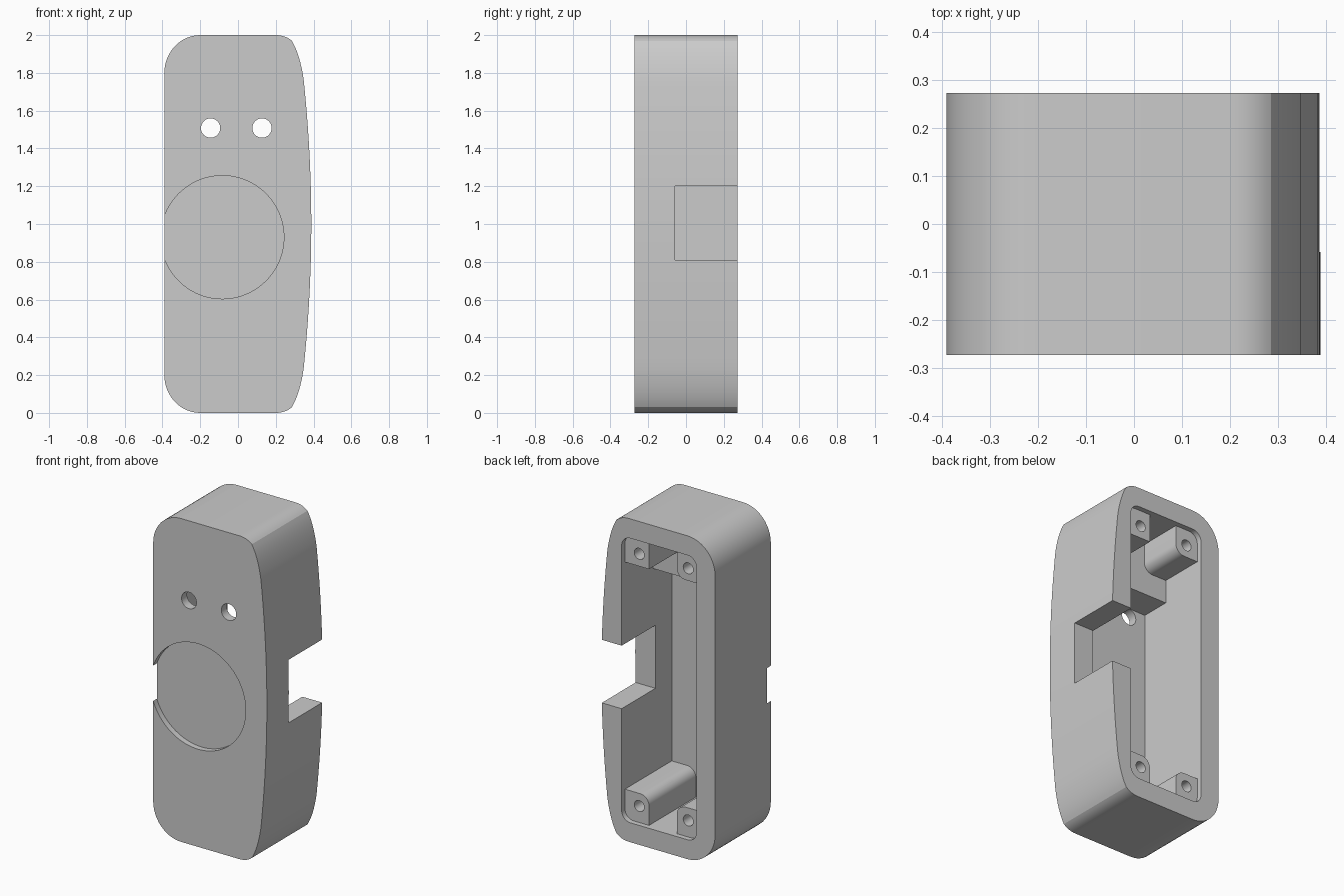
import bpy, bmesh, math
from mathutils import Vector

cube = bpy.data.objects.get("Cube")
if cube:
    bpy.data.objects.remove(cube, do_unlink=True)

grey = bpy.data.materials.new("plain grey")
grey.diffuse_color = (0.6, 0.6, 0.6, 1)
grey.use_nodes = True
grey.node_tree.nodes["Principled BSDF"].inputs["Base Color"].default_value = (0.6, 0.6, 0.6, 1)


def prism(name, outline, y0, y1):
    """Extrude an x-z outline from y0 to y1."""
    bm = bmesh.new()
    face = bm.faces.new([bm.verts.new((x, y0, z)) for x, z in outline])
    out = bmesh.ops.extrude_face_region(bm, geom=[face])
    moved = [v for v in out["geom"] if isinstance(v, bmesh.types.BMVert)]
    bmesh.ops.translate(bm, verts=moved, vec=(0, y1 - y0, 0))
    bmesh.ops.recalc_face_normals(bm, faces=bm.faces)
    mesh = bpy.data.meshes.new(name)
    bm.to_mesh(mesh)
    bm.free()
    mesh.materials.append(grey)
    obj = bpy.data.objects.new(name, mesh)
    bpy.context.collection.objects.link(obj)
    return obj


def rounded(corners, steps=10):
    """Outline from right-angled corners (x, z, radius)."""
    pts = []
    for i, (x, z, r) in enumerate(corners):
        p = Vector((x, z))
        if not r:
            pts.append(p)
            continue
        a = (Vector(corners[i - 1][:2]) - p).normalized() * r
        b = (Vector(corners[(i + 1) % len(corners)][:2]) - p).normalized() * r
        for k in range(steps + 1):
            t = math.pi / 2 * k / steps
            pts.append(p + a * (1 - math.sin(t)) + b * (1 - math.cos(t)))
    return pts


def bend(a, c, b, steps):
    """Quadratic curve from a to b, without its end point."""
    a, c, b = Vector(a), Vector(c), Vector(b)
    ts = [k / steps for k in range(steps)]
    return [a * (1 - t) ** 2 + c * 2 * t * (1 - t) + b * t * t for t in ts]


def disc(x, z, r, n=48):
    return [(x + r * math.cos(math.tau * k / n), z + r * math.sin(math.tau * k / n)) for k in range(n)]


# Outer body: rounded flat side, bulged opposite side, mirrored about mid height
FRONT, BACK = -0.272, 0.272
upper = bend((0.388, 1), (0.388, 1.38), (0.347, 1.77), 16)
upper += bend((0.347, 1.77), (0.327, 1.9), (0.285, 1.97), 8)
upper += bend((0.285, 1.97), (0.25, 2), (0.2, 2), 8)
for k in range(13):
    t = math.pi / 2 * k / 12
    upper.append(Vector((-0.2 - 0.19 * math.sin(t), 1.8 + 0.2 * math.cos(t))))
upper.insert(-13, Vector((0.2, 2)))
lower = [Vector((p.x, 2 - p.y)) for p in reversed(upper[1:])]
case = prism("case", upper + lower, FRONT, BACK)

# Cavity limits and corner post sizes
L, R, B, T = -0.262, 0.25, 0.12, 1.88
PL, PR, PB, PT = -0.105, 0.085, 0.3, 1.705
POST_END, BLOCK, BLOCK_Z, FLOOR = 0.24, -0.035, 1.56, -0.218
r = 0.06
post_bottom = [(L, PB, 0), (PL, PB, r), (PL, B, 0), (PR, B, 0), (PR, PB, r), (R, PB, 0)]
post_top = [(R, PT, 0), (PR, PT, 0), (PR, T, 0), (PL, T, 0), (PL, PT, r), (L, PT, 0)]

cutters = [
    # rim opening, space between the posts, space in front of the upper block
    prism("rim_cut", rounded([(L, B, r), (R, B, r), (R, T, r), (L, T, r)]), POST_END, 0.4),
    prism("post_space_cut", rounded(post_bottom + post_top), BLOCK, POST_END + 0.01),
    prism("deep_cut", rounded(post_bottom + [(R, BLOCK_Z, 0), (L, BLOCK_Z, 0)]), FLOOR, BLOCK + 0.01),
    # side notch and round front recess
    prism("notch_cut", [(0.2, 0.81), (0.5, 0.81), (0.5, 1.2), (0.2, 1.2)], -0.058, 0.4),
    prism("recess_cut", disc(-0.083, 0.93, 0.326, 96), -0.4, -0.236),
]
# Front eyelets
for x in (-0.145, 0.127):
    cutters.append(prism("eyelet_cut", disc(x, 1.508, 0.051), -0.4, -0.1))
# Screw holes in the posts
for x in (-0.183, 0.152):
    for z in (0.222, 1.782):
        cutters.append(prism("screw_hole_cut", disc(x, z, 0.034, 32), 0.0, 0.4))

bpy.ops.object.select_all(action="DESELECT")
bpy.context.view_layer.objects.active = case
case.select_set(True)
for cutter in cutters:
    cutter.hide_render = True
    mod = case.modifiers.new("cut", "BOOLEAN")
    mod.operation = "DIFFERENCE"
    mod.solver = "EXACT"
    mod.object = cutter
    bpy.ops.object.modifier_apply(modifier=mod.name)
    bpy.data.objects.remove(cutter, do_unlink=True)
bpy.ops.object.shade_smooth_by_angle(angle=math.radians(20))
